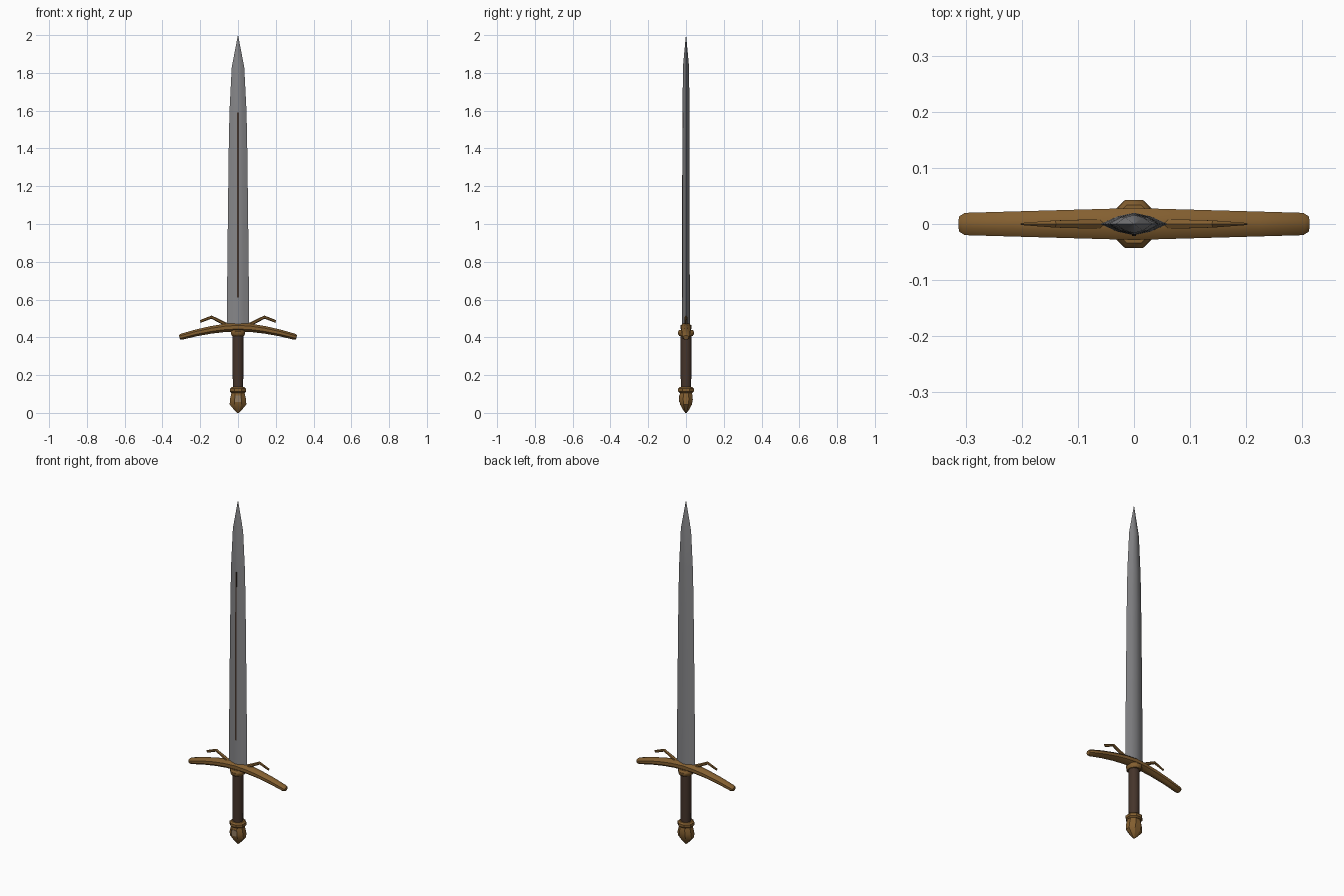
import bpy, bmesh, math
from mathutils import Vector

if "Cube" in bpy.data.objects:
    bpy.data.objects.remove(bpy.data.objects["Cube"])


def material(name, rgb):
    m = bpy.data.materials.new(name)
    m.diffuse_color = (*rgb, 1)
    m.use_nodes = True
    m.node_tree.nodes["Principled BSDF"].inputs["Base Color"].default_value = m.diffuse_color
    return m


steel = material("steel", (0.24, 0.24, 0.25))
bronze = material("bronze", (0.23, 0.115, 0.03))
leather = material("dark leather", (0.06, 0.035, 0.024))
groove = material("groove brown", (0.055, 0.032, 0.022))
inlay = material("pommel inlay", (0.29, 0.20, 0.12))


def loft(name, rings, mat, smooth=40):
    """Skin a closed solid over rings with equal point counts."""
    bm = bmesh.new()
    loops = [[bm.verts.new(p) for p in ring] for ring in rings]
    n = len(loops[0])
    for a, b in zip(loops, loops[1:]):
        for i in range(n):
            j = (i + 1) % n
            bm.faces.new((a[i], a[j], b[j], b[i]))
    bm.faces.new(loops[0][::-1])
    bm.faces.new(loops[-1])
    bmesh.ops.remove_doubles(bm, verts=bm.verts, dist=0.00005)
    bmesh.ops.recalc_face_normals(bm, faces=bm.faces)
    me = bpy.data.meshes.new(name)
    bm.to_mesh(me)
    bm.free()
    me.materials.append(mat)
    ob = bpy.data.objects.new(name, me)
    bpy.context.collection.objects.link(ob)
    if smooth:
        bpy.ops.object.select_all(action='DESELECT')
        ob.select_set(True)
        bpy.context.view_layer.objects.active = ob
        bpy.ops.object.shade_smooth_by_angle(angle=math.radians(smooth))
    return ob


def lathe(name, profile, mat, n=8, smooth=40):
    """Stack of ellipses: (z, x radius, y radius)."""
    rings = []
    for z, rx, ry in profile:
        k = 1 / math.cos(math.pi / n)
        rings.append([(rx * k * math.cos((i + .5) * math.tau / n),
                       ry * k * math.sin((i + .5) * math.tau / n), z) for i in range(n)])
    return loft(name, rings, mat, smooth)


def sweep(name, path, mat, n=8):
    """Tube in the xz plane: (x, z, half height, half depth)."""
    rings = []
    for i, (x, z, h, d) in enumerate(path):
        a, b = path[max(i - 1, 0)], path[min(i + 1, len(path) - 1)]
        t = Vector((b[0] - a[0], 0, b[1] - a[1])).normalized()
        up = Vector((-t.z, 0, t.x))
        rings.append([Vector((x, 0, z)) + up * h * math.sin((k + .5) * math.tau / n) * 1.06
                      + Vector((0, d * 1.06, 0)) * math.cos((k + .5) * math.tau / n)
                      for k in range(n)])
    return loft(name, rings, mat)


# Blade: lens section narrowing to the point
blade = []
for z, w, t in [(0.44, 0.06, 0.020), (0.62, 0.058, 0.020), (1.0, 0.054, 0.0195),
                (1.4, 0.049, 0.0185), (1.6, 0.045, 0.018), (1.83, 0.033, 0.0165),
                (2.0, 0.0005, 0.0005)]:
    blade.append([(w, 0, z), (w * .5, t * .68, z), (0, t, z), (-w * .5, t * .68, z),
                  (-w, 0, z), (-w * .5, -t * .68, z), (0, -t, z), (w * .5, -t * .68, z)])
loft("blade", blade, steel, 40)

# Thin dark groove line on the front of the blade
loft("blade_groove", [[(-.004, -f - .001, z), (.004, -f - .001, z),
                       (.004, -f + .005, z), (-.004, -f + .005, z)]
                      for z, f in [(0.61, .020), (1.0, .0195), (1.4, .0185), (1.59, .018)]],
     groove, 0)

# Crossguard bowed down toward both ends
guard = []
for x in (-.31, -.30, -.22, -.14, -.07, 0, .07, .14, .22, .30, .31):
    u = abs(x) / .31
    end = 0.7 if u > .99 else 1
    guard.append((x, 0.454 - 0.054 * u ** 1.7, (0.024 - 0.008 * u) * end,
                  (0.029 - 0.009 * u) * end))
sweep("crossguard", guard, bronze)

# Small bent hooks above the guard
for side, s in (("left", -1), ("right", 1)):
    sweep(f"{side}_hook", [(s * .05, .460, .010, .009), (s * .075, .474, .009, .009),
                           (s * .14, .507, .008, .007), (s * .20, .484, .007, .002)],
          bronze, 6)

# Grip and its collars
lathe("grip", [(0.12, .027, .027), (0.27, .029, .029), (0.43, .028, .028)], leather, 12)
lathe("upper_collar", [(0.408, .032, .036), (0.418, .038, .043),
                       (0.430, .038, .043), (0.440, .032, .034)], bronze)
lathe("lower_collar", [(0.106, .036, .034), (0.113, .042, .042),
                       (0.128, .042, .042), (0.136, .034, .034)], bronze)

# Pommel with a pointed end and a small front inlay
lathe("pommel", [(0, .004, .004), (0.018, .022, .017), (0.044, .044, .031),
                 (0.070, .043, .036), (0.095, .037, .034), (0.115, .033, .028)], bronze, 8, 30)
loft("pommel_inlay", [[(-.016, y, .058), (.016, y, .058), (.016, y, .092), (-.016, y, .092)]
                      for y in (-.0375, -.030)], inlay, 0)
